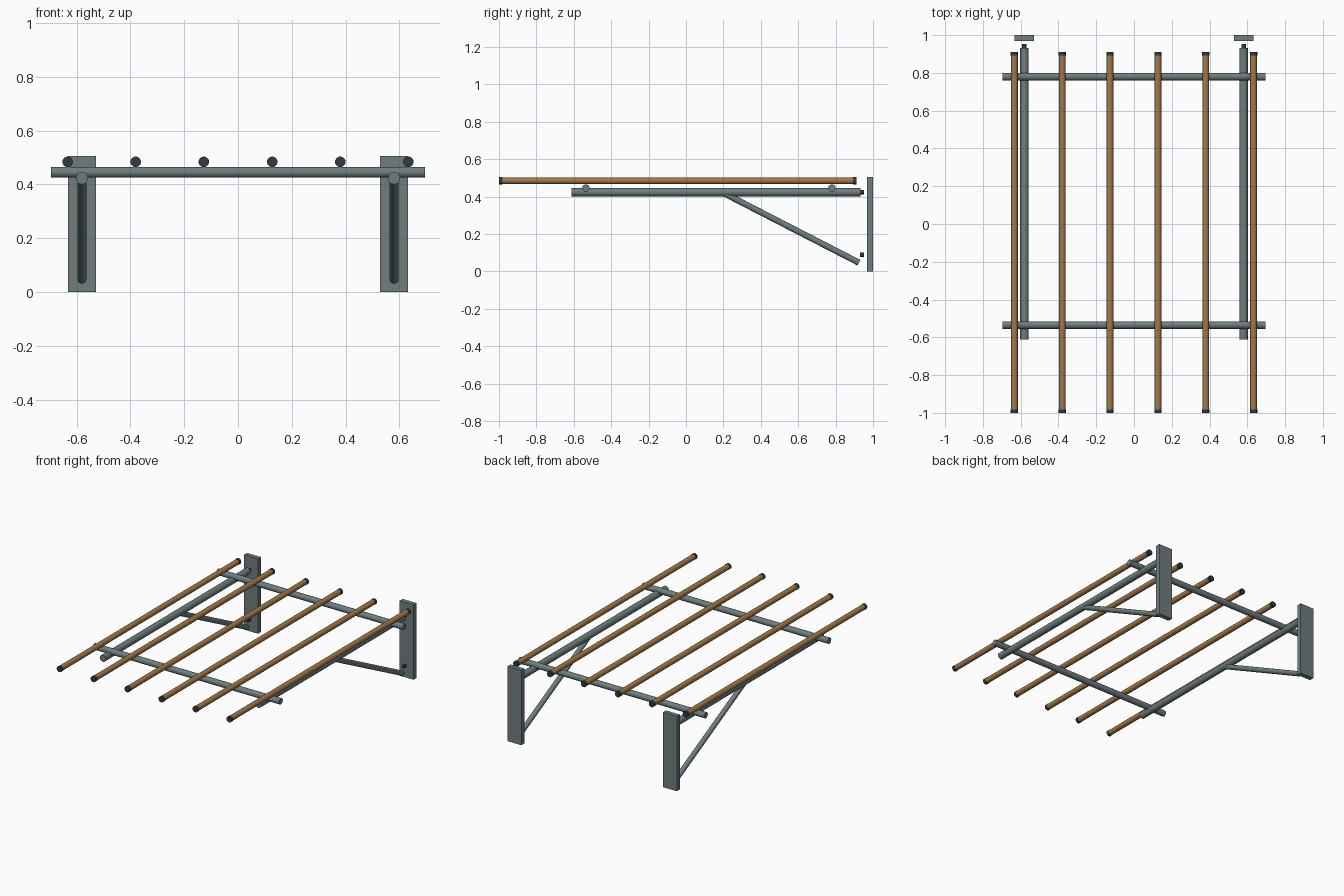
import bpy, math
from mathutils import Vector

if "Cube" in bpy.data.objects:
    bpy.data.objects.remove(bpy.data.objects["Cube"])


def material(name, rgb):
    m = bpy.data.materials.new(name)
    m.diffuse_color = (*rgb, 1)
    m.use_nodes = True
    m.node_tree.nodes["Principled BSDF"].inputs["Base Color"].default_value = m.diffuse_color
    return m


STEEL = material("grey_steel", (0.16, 0.205, 0.21))
WOOD = material("brown_wood", (0.36, 0.19, 0.07))
DARK = material("dark_cap", (0.035, 0.042, 0.042))


def rod(name, a, b, r, mat, sides=20):
    """Round bar between two points."""
    a, b = Vector(a), Vector(b)
    d = b - a
    bpy.ops.mesh.primitive_cylinder_add(vertices=sides, radius=r, depth=d.length, location=(a + b) / 2)
    o = bpy.context.object
    o.rotation_euler = d.to_track_quat('Z', 'Y').to_euler()
    o.name = name
    o.data.materials.append(mat)
    bpy.ops.object.shade_smooth_by_angle(angle=math.radians(35))
    return o


# Two wall brackets: plate, arm, diagonal brace and bolts
for side, s in (("left", -1), ("right", 1)):
    x = 0.58 * s
    bpy.ops.mesh.primitive_cube_add(size=1, location=(x, 0.984, 0.2525))
    plate = bpy.context.object
    plate.scale = (0.103, 0.032, 0.505)
    plate.name = side + "_wall_plate"
    plate.data.materials.append(STEEL)
    rod(side + "_arm", (x, -0.612, 0.423), (x, 0.932, 0.423), 0.0225, STEEL)
    rod(side + "_brace", (x, 0.19, 0.424), (x, 0.925, 0.046), 0.0165, STEEL)
    for level, z in (("upper", 0.424), ("lower", 0.088)):
        rod(f"{side}_{level}_bolt", (x, 0.929, z), (x, 0.952, z), 0.012, DARK, 12)

# Cross rails
for name, y in (("front_rail", -0.535), ("back_rail", 0.78)):
    rod(name, (-0.695, y, 0.445), (0.695, y, 0.445), 0.02, STEEL)

# Wooden poles with dark end caps
for i, x in enumerate((-0.633, -0.38, -0.127, 0.127, 0.38, 0.633)):
    z = 0.484
    rod(f"pole_{i + 1}", (x, -0.99, z), (x, 0.9, z), 0.018, WOOD)
    rod(f"pole_{i + 1}_front_cap", (x, -1.0, z), (x, -0.981, z), 0.0195, DARK)
    rod(f"pole_{i + 1}_back_cap", (x, 0.892, z), (x, 0.911, z), 0.0195, DARK)
